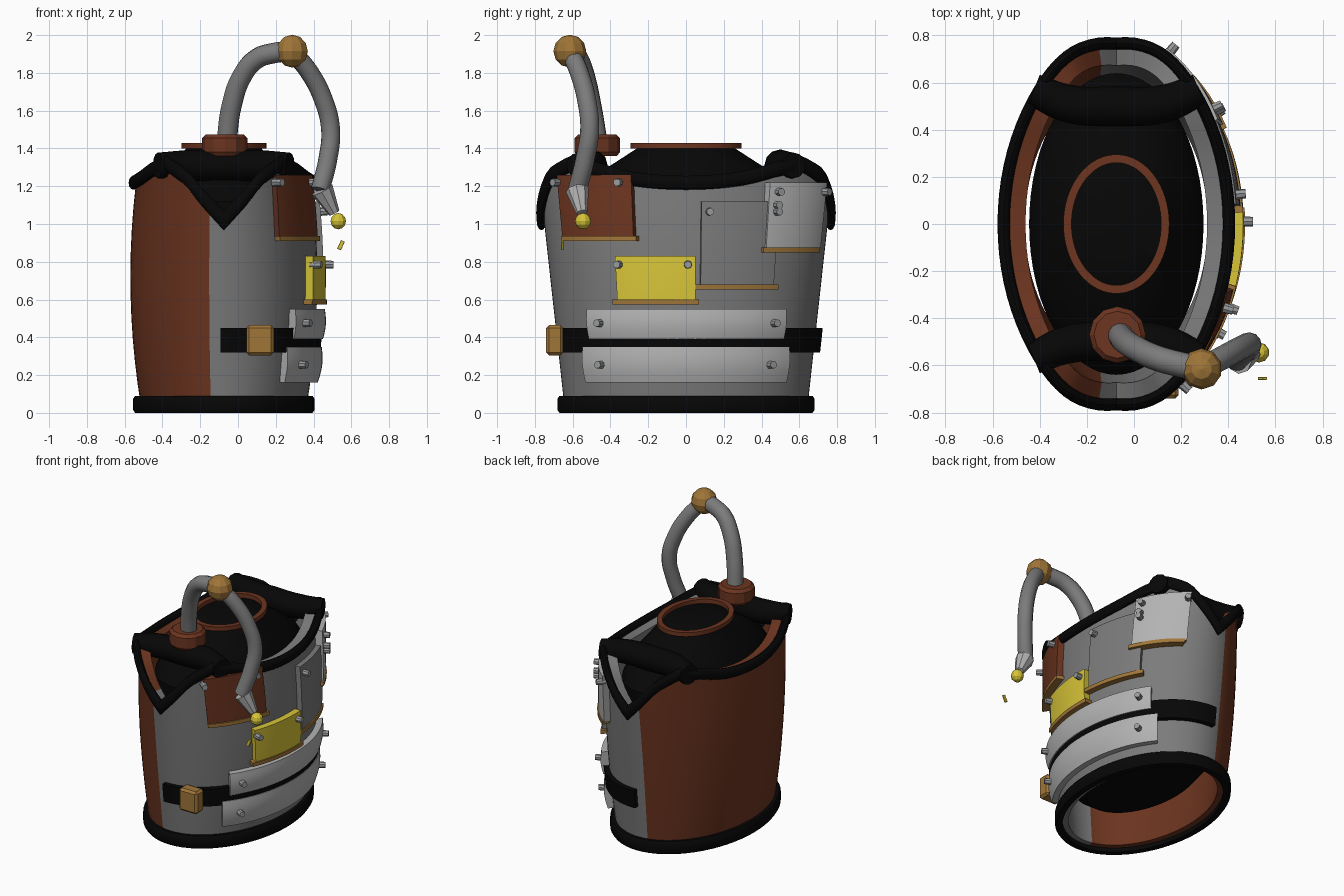
import bpy, bmesh
from math import sin, cos, asin, pi, radians
from mathutils import Vector

cube = bpy.data.objects.get("Cube")
if cube:
    bpy.data.objects.remove(cube, do_unlink=True)

CX = -0.075          # centre of the oval body
COLS = 80


def material(name, r, g, b):
    m = bpy.data.materials.new(name)
    m.use_nodes = True
    m.diffuse_color = (r, g, b, 1)
    m.node_tree.nodes["Principled BSDF"].inputs["Base Color"].default_value = (r, g, b, 1)
    return m


BROWN = material("brown leather", 0.15, 0.035, 0.014)
GREY = material("grey metal", 0.2, 0.2, 0.2)
LIGHT = material("light metal", 0.45, 0.45, 0.45)
RIVET = material("rivet steel", 0.32, 0.33, 0.34)
BLACK = material("black rubber", 0.002, 0.002, 0.002)
BRASS = material("brass", 0.35, 0.18, 0.04)
YELLOW = material("yellow", 0.69, 0.56, 0.04)


def finish(name, bm, mats, smooth=True):
    bmesh.ops.recalc_face_normals(bm, faces=bm.faces[:])
    me = bpy.data.meshes.new(name)
    bm.to_mesh(me)
    bm.free()
    for m in mats:
        me.materials.append(m)
    if smooth:
        me.shade_smooth()
        me.set_sharp_from_angle(angle=radians(35))
    ob = bpy.data.objects.new(name, me)
    bpy.context.collection.objects.link(ob)
    return ob


def skin(name, mats, rings, loop=False, smooth=True, pick=None):
    """Join closed rings of points; close the chain or cap both ends."""
    bm = bmesh.new()
    rows = [[bm.verts.new(p) for p in r] for r in rings]
    n = len(rows[0])
    for i in range(len(rows) if loop else len(rows) - 1):
        a, b = rows[i], rows[(i + 1) % len(rows)]
        for j in range(n):
            k = (j + 1) % n
            f = bm.faces.new((a[j], b[j], b[k], a[k]))
            if pick:
                f.material_index = pick(i)
    if not loop:
        bm.faces.new(rows[0])
        bm.faces.new(rows[-1])
    return finish(name, bm, mats, smooth)


def lathe(name, mat, profile, cx=CX, cy=0, n=64, loop=False, smooth=True):
    rings = [[(cx + a * cos(2 * pi * i / n), cy + b * sin(2 * pi * i / n), z)
              for i in range(n)] for a, b, z in profile]
    return skin(name, [mat], rings, loop, smooth)


# Body surface: an oval that widens upward
def half_x(z):
    return 0.495 - 0.12 * (z - 0.72) ** 2


def half_y(z):
    return 0.64 + 0.11 * z


def on_body(t, z, off=0):
    return Vector((CX + (half_x(z) + off) * cos(t), (half_y(z) + off) * sin(t), z))


def angle_at(y, z, off=0):
    return asin(max(-1, min(1, y / (half_y(z) + off))))


RIM = [(0, 1.02), (0.25, 1.15), (0.42, 1.25), (0.65, 1.32), (0.8, 1.29), (0.93, 1.24), (1.01, 1.215)]


def rim_height(t):
    c = abs(cos(t))
    for (c0, z0), (c1, z1) in zip(RIM, RIM[1:]):
        if c <= c1:
            return z0 + (z1 - z0) * (c - c0) / (c1 - c0)


def tube(name, mat, points, r, radii=None):
    cu = bpy.data.curves.new(name, "CURVE")
    cu.dimensions = "3D"
    cu.bevel_depth, cu.bevel_resolution, cu.use_fill_caps = r, 4, True
    pts = cu.splines.new("BEZIER").bezier_points
    pts.add(len(points) - 1)
    for i, (p, q) in enumerate(zip(pts, points)):
        p.co = q
        p.handle_left_type = p.handle_right_type = "AUTO"
        p.radius = radii[i] if radii else 1
    cu.materials.append(mat)
    ob = bpy.data.objects.new(name, cu)
    bpy.context.collection.objects.link(ob)
    return ob


# Hollow shell, brown on one side and grey on the other, and its rubber rim
shell, rim = [], []
for i in range(COLS):
    t = 2 * pi * i / COLS
    top = rim_height(t)
    rows = [(0.03 + (top - 0.03) * k / 10, -0.05 - 0.003 * k) for k in range(11)]
    shell.append([on_body(t, z) for z, o in rows] + [on_body(t, z, o) for z, o in reversed(rows)])
    tall = 0.037 + 0.016 * (1 - abs(cos(t)))
    rim.append([on_body(t, top, 0.013 + 0.026 * cos(a)) + Vector((0, 0, tall * sin(a)))
                for a in (2 * pi * k / 12 for k in range(12))])
skin("body_shell", [GREY, BROWN], shell, loop=True, pick=lambda i: int(22 <= i < 58))
skin("top_rim", [BLACK], rim, loop=True)

# Rubber foot
lathe("bottom_trim", BLACK, [(0.43, 0.63, 0), (0.47, 0.67, 0), (0.48, 0.68, 0.015),
                             (0.48, 0.68, 0.075), (0.47, 0.67, 0.09), (0.43, 0.63, 0.09)], loop=True)

# Inner tank with domed top and oval ring
lathe("inner_tank", BLACK, [(0.28, 0.46, 0.2), (0.34, 0.57, 0.28), (0.37, 0.64, 1.12),
                            (0.34, 0.57, 1.21), (0.28, 0.43, 1.29), (0.2, 0.26, 1.4), (0.1, 0.13, 1.42)])
lathe("tank_ring", BROWN, [(0.19, 0.26, 1.4), (0.225, 0.295, 1.4),
                           (0.225, 0.295, 1.43), (0.19, 0.26, 1.43)], loop=True)

# Cross straps, front and back
for side, label in ((-1, "front"), (1, "back")):
    tube(label + "_cross_strap", BLACK,
         [(CX + dx, side * y, z) for dx, y, z in
          ((-0.35, 0.57, 1.31), (-0.2, 0.51, 1.31), (0, 0.5, 1.31), (0.2, 0.51, 1.31), (0.35, 0.57, 1.31))],
         0.085, radii=[0.8, 0.95, 1, 0.95, 0.8])


def slab(name, mat, t0, t1, z0, z1, off, bulge=0, n=32):
    """Curved plate lying on the body between two angles."""
    rings = []
    for i in range(n + 1):
        t = t0 + (t1 - t0) * i / n
        rows = [(z0 + (z1 - z0) * k / 6, off + bulge * sin(pi * k / 6)) for k in range(7)]
        rings.append([on_body(t, z, o) for z, o in rows + [(z1, -0.01), (z0, -0.01)]])
    return skin(name, [mat], rings)


def plate(name, mat, y0, y1, z0, z1, off, bulge=0):
    mid = (z0 + z1) / 2
    return slab(name, mat, angle_at(y0, mid, off), angle_at(y1, mid, off), z0, z1, off, bulge)


# Patch plates, each with a brass bar under it
for name, mat, y0, y1, z0, z1, off, bar0, bar1 in (
        ("brown_plate", BROWN, -0.67, -0.285, 0.93, 1.26, 0.042, -0.66, -0.265),
        ("yellow_plate", YELLOW, -0.37, 0.05, 0.595, 0.83, 0.045, -0.39, 0.07),
        ("grey_plate", GREY, 0.08, 0.48, 0.675, 1.12, 0.035, 0.05, 0.49),
        ("light_plate", LIGHT, 0.435, 0.73, 0.87, 1.22, 0.047, 0.41, 0.71)):
    plate(name, mat, y0, y1, z0, z1, off)
    plate(name + "_bar", BRASS, bar0, bar1, z0 - 0.021, z0 + 0.006, off + 0.008)

# Long bulging bands and the belt behind them
plate("upper_band", LIGHT, -0.52, 0.525, 0.39, 0.55, 0.043, 0.01)
plate("lower_band", LIGHT, -0.54, 0.54, 0.16, 0.35, 0.04, 0.012)
slab("belt", BLACK, radians(-92), radians(92), 0.32, 0.45, 0.035, n=48)


def placed(ob, loc, axis=None):
    ob.location = loc
    if axis:
        ob.rotation_mode = "QUATERNION"
        ob.rotation_quaternion = Vector((0, 0, 1)).rotation_difference(axis)
    return ob


def cone(name, mat, r1, r2, depth, sides=8):
    bm = bmesh.new()
    bmesh.ops.create_cone(bm, cap_ends=True, segments=sides, radius1=r1, radius2=r2, depth=depth)
    return finish(name, bm, [mat], False)


def box(name, mat, size, bevel):
    bm = bmesh.new()
    bmesh.ops.create_cube(bm, size=1)
    bmesh.ops.scale(bm, vec=size, verts=bm.verts[:])
    bmesh.ops.bevel(bm, geom=bm.edges[:], offset=bevel, segments=1, affect="EDGES")
    return finish(name, bm, [mat], False)


def ball(name, mat, r, loc):
    bm = bmesh.new()
    bmesh.ops.create_uvsphere(bm, u_segments=10, v_segments=6, radius=r)
    return placed(finish(name, bm, [mat], False), loc)


# Rivets standing out from the plates
for y, z, off in ((-0.68, 1.22, 0.042), (-0.355, 1.22, 0.042), (-0.355, 0.785, 0.045), (0.01, 0.785, 0.045),
                  (0.125, 1.065, 0.035), (0.48, 1.065, 0.045), (0.49, 1.17, 0.045), (0.73, 1.17, 0.045),
                  (0.48, 1.1, 0.045), (-0.455, 0.475, 0.05), (0.465, 0.475, 0.05),
                  (-0.45, 0.255, 0.05), (0.445, 0.255, 0.05)):
    t = angle_at(y, z, off)
    out = Vector((cos(t) / half_x(z), sin(t) / half_y(z), 0)).normalized()
    placed(cone("rivet", RIVET, 0.023, 0.02, 0.06), on_body(t, z, off) + out * 0.01, out)

placed(box("belt_buckle", BRASS, (0.145, 0.09, 0.16), 0.015), (0.117, -0.695, 0.385))

# Hose with flange, ball joint and nozzle
lathe("hose_flange", BROWN, [(0.105, 0.105, 1.36), (0.12, 0.12, 1.38), (0.12, 0.12, 1.455),
                             (0.1, 0.1, 1.475)], -0.07, -0.47, 12, smooth=False)
JOINT = (0.287, -0.615, 1.915)
tube("rising_hose", GREY, [(-0.06, -0.47, 1.44), (-0.035, -0.5, 1.62), (0.02, -0.535, 1.78),
                           (0.1, -0.57, 1.875), (0.19, -0.595, 1.905), JOINT], 0.054)
tube("hanging_hose", GREY, [JOINT, (0.38, -0.565, 1.8), (0.455, -0.525, 1.65), (0.49, -0.51, 1.5),
                            (0.475, -0.535, 1.34), (0.435, -0.575, 1.18)], 0.05)
ball("hose_joint", BRASS, 0.087, JOINT)
placed(cone("nozzle", LIGHT, 0.062, 0.03, 0.14), (0.477, -0.563, 1.12), Vector((0.08, 0.03, -0.15)))
ball("droplet", YELLOW, 0.043, (0.531, -0.545, 1.015))
chip = placed(box("falling_drip", YELLOW, (0.022, 0.012, 0.05), 0.002), (0.545, -0.655, 0.888))
chip.rotation_euler = (0, radians(25), 0)
